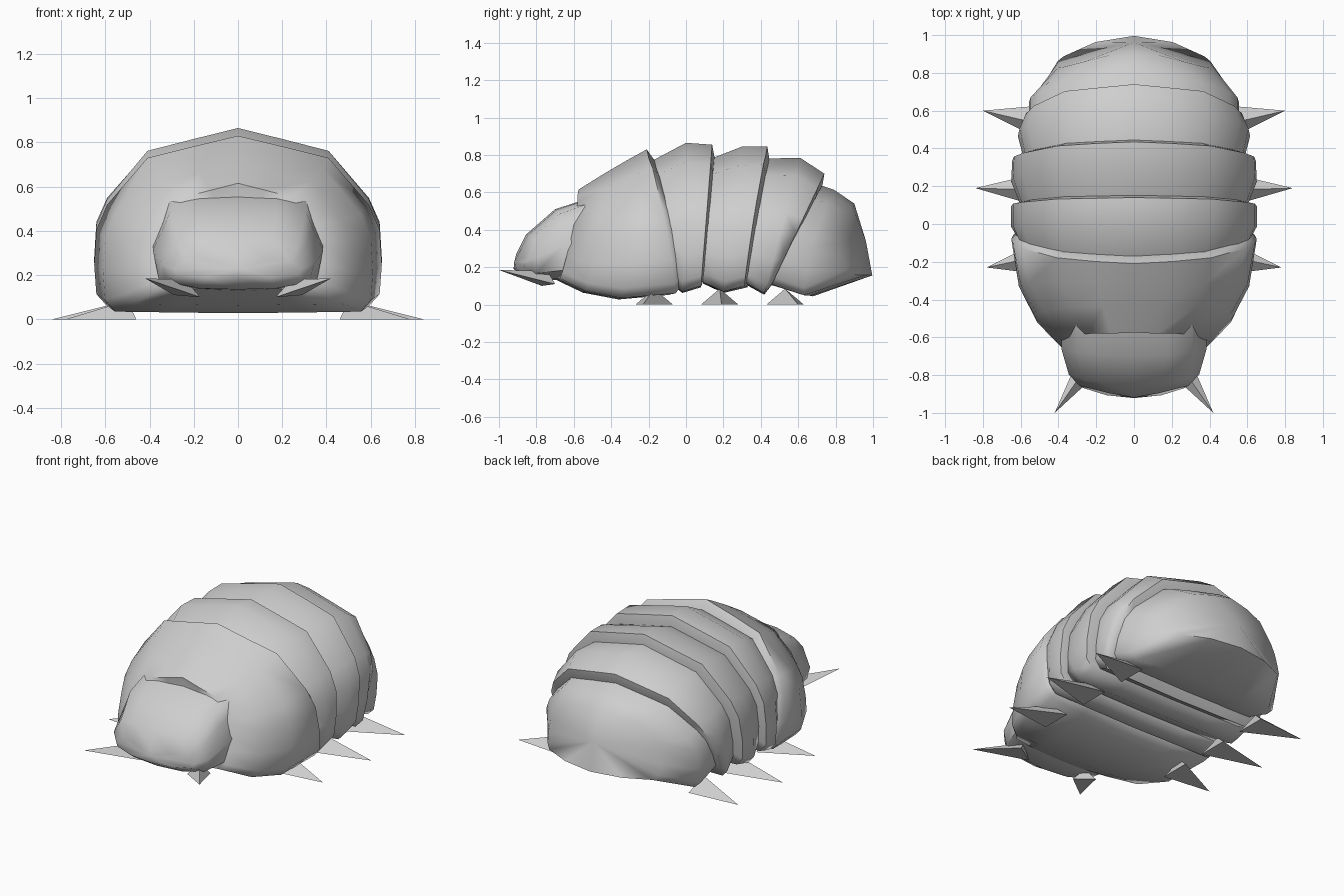
import bpy, bmesh, math

if "Cube" in bpy.data.objects:
    bpy.data.objects.remove(bpy.data.objects["Cube"])

grey = bpy.data.materials.new("shell grey")
grey.diffuse_color = (0.62, 0.62, 0.62, 1)
grey.use_nodes = True
grey.node_tree.nodes["Principled BSDF"].inputs["Base Color"].default_value = grey.diffuse_color

# Right half of the cross-sections, top to bottom: (x / half width, height 0..1)
BODY = [(0, 1), (.32, .935), (.63, .87), (.91, .595), (.985, .45), (1, .24),
        (.985, .07), (.91, 0), (.5, -.005), (0, -.01)]
HEAD = [(0, 1), (.45, .99), (.8, .93), (.87, .76), (1, .48), (.93, .14),
        (.5, .02), (0, 0)]


def finish(bm, name, smooth):
    bmesh.ops.recalc_face_normals(bm, faces=bm.faces[:])
    mesh = bpy.data.meshes.new(name)
    bm.to_mesh(mesh)
    bm.free()
    mesh.materials.append(grey)
    obj = bpy.data.objects.new(name, mesh)
    bpy.context.collection.objects.link(obj)
    if smooth:
        bpy.ops.object.select_all(action='DESELECT')
        obj.select_set(True)
        bpy.context.view_layer.objects.active = obj
        bpy.ops.object.shade_smooth_by_angle(angle=math.radians(62))
    return obj


def loft(name, section, rings, front, back):
    """Rings are (y top, y bottom, z top, z bottom, half width, sweep of the
    sides in y); front and back are the (y, z) centres of the end caps."""
    bm = bmesh.new()
    outline = section + [(-x, h) for x, h in section[-2:0:-1]]
    n = len(outline)
    loops = []
    for yt, yb, zt, zb, w, sweep in rings:
        loops.append([bm.verts.new((x * w, yb + (yt - yb) * h + sweep * x * x,
                                    zb + (zt - zb) * h)) for x, h in outline])
    for a, b in zip(loops, loops[1:]):
        for i in range(n):
            j = (i + 1) % n
            bm.faces.new((a[i], a[j], b[j], b[i]))
    for loop, (y, z) in ((loops[0], front), (loops[-1], back)):
        tip = bm.verts.new((0, y, z))
        for i in range(n):
            bm.faces.new((loop[i], loop[(i + 1) % n], tip))
    return finish(bm, name, True)


def spike(name, base, tip):
    """Three-sided spike, mirrored to the left side."""
    for side, s in (("right", 1), ("left", -1)):
        bm = bmesh.new()
        v = [bm.verts.new((s * x, y, z)) for x, y, z in base + [tip]]
        for a, b, c in ((0, 1, 2), (0, 1, 3), (1, 2, 3), (2, 0, 3)):
            bm.faces.new((v[a], v[b], v[c]))
        finish(bm, f"{name}_{side}", False)


# Head
loft("head", HEAD, [
    (-.50, -.58, .575, .15, .385, 0),
    (-.70, -.68, .51, .13, .385, .03),
    (-.855, -.84, .375, .135, .345, .05),
    (-.908, -.922, .27, .19, .29, .06)], (-.45, .35), (-.918, .23))

# Front shield
loft("front_shield", BODY, [
    (-.575, -.70, .615, .14, .38, .03),
    (-.43, -.55, .705, .07, .52, .02),
    (-.31, -.36, .775, .035, .61, .02),
    (-.21, -.09, .83, .06, .65, .04),
    (-.16, -.03, .76, .12, .60, .03)], (-.54, .36), (-.1, .4))

# Overlapping back plates
loft("back_plate_1", BODY, [
    (-.17, -.08, .775, .12, .60, 0),
    (0, -.02, .865, .07, .65, 0),
    (.14, .08, .855, .10, .65, 0),
    (.152, .095, .79, .14, .59, 0)], (-.12, .4), (.12, .4))
loft("back_plate_2", BODY, [
    (.12, .09, .775, .12, .60, 0),
    (.30, .20, .845, .07, .65, 0),
    (.435, .33, .845, .10, .645, -.02),
    (.445, .34, .78, .14, .57, -.01)], (.1, .4), (.40, .4))
loft("back_plate_3", BODY, [
    (.40, .31, .78, .12, .58, 0),
    (.61, .42, .785, .06, .615, 0),
    (.74, .46, .70, .11, .58, 0),
    (.73, .48, .64, .16, .52, 0)], (.36, .4), (.60, .4))

# Rounded tail
loft("tail", BODY, [
    (.62, .42, .67, .12, .56, 0),
    (.79, .68, .615, .05, .555, -.06),
    (.90, .995, .54, .16, .41, -.13)], (.5, .4), (.962, .34))

# Legs: base centre y, tip x and tip y
for name, y, tx, ty in (("front_leg", -.17, .78, -.23),
                        ("middle_leg", .18, .84, .19),
                        ("rear_leg", .53, .80, .60)):
    spike(name, [(.46, y - .1, 0), (.46, y + .1, 0), (.50, y, .085)], (tx, ty, 0))

# Jaws
spike("jaw", [(.17, -.77, .10), (.29, -.70, .11), (.24, -.74, .18)], (.42, -1, .185))
